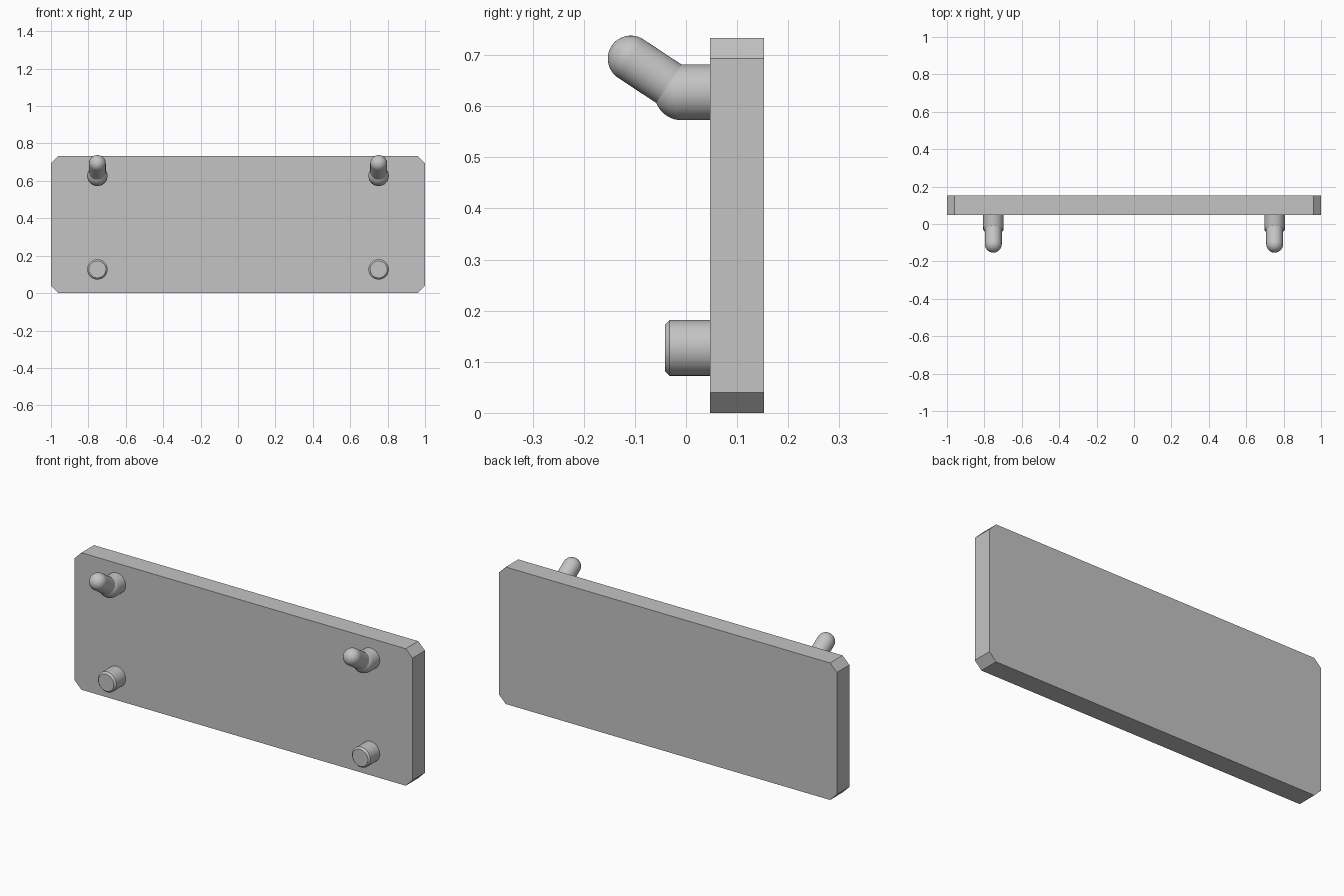
import bpy
import bmesh
from math import sin, cos, pi, radians
from mathutils import Vector

if "Cube" in bpy.data.objects:
    bpy.data.objects.remove(bpy.data.objects["Cube"], do_unlink=True)

grey = bpy.data.materials.new("light_grey")
grey.use_nodes = True
colour = (0.55, 0.55, 0.55, 1)
grey.diffuse_color = colour
grey.node_tree.nodes["Principled BSDF"].inputs["Base Color"].default_value = colour

HEIGHT = 0.733
FRONT, BACK = 0.047, 0.153
PIN_R, ARM_R = 0.0545, 0.045
PIN_X = 0.752


def finish(name, bm):
    bmesh.ops.recalc_face_normals(bm, faces=bm.faces)
    mesh = bpy.data.meshes.new(name)
    bm.to_mesh(mesh)
    bm.free()
    mesh.materials.append(grey)
    obj = bpy.data.objects.new(name, mesh)
    bpy.context.collection.objects.link(obj)
    return obj


def lathe(name, profile, start, direction, sides=48):
    """Turn (radius, distance) points around an axis."""
    bm = bmesh.new()
    verts = [bm.verts.new((r, 0, d)) for r, d in profile]
    edges = [bm.edges.new(pair) for pair in zip(verts, verts[1:])]
    bmesh.ops.spin(bm, geom=verts + edges, cent=(0, 0, 0), axis=(0, 0, 1),
                   angle=2 * pi, steps=sides)
    bmesh.ops.remove_doubles(bm, verts=bm.verts, dist=0.00001)
    turn = Vector(direction).to_track_quat('Z', 'Y')
    bmesh.ops.rotate(bm, verts=bm.verts, matrix=turn.to_matrix())
    bmesh.ops.translate(bm, verts=bm.verts, vec=start)
    obj = finish(name, bm)
    bpy.ops.object.select_all(action='DESELECT')
    obj.select_set(True)
    bpy.context.view_layer.objects.active = obj
    bpy.ops.object.shade_smooth_by_angle(angle=radians(30))
    return obj


def round_ended(radius, length, rings=12):
    """Rod profile finished with a half sphere."""
    dome = [(radius * cos(i * pi / 2 / rings), length + radius * sin(i * pi / 2 / rings))
            for i in range(rings)]
    return [(0, 0), (radius, 0)] + dome + [(0, length + radius)]


# Back plate with clipped corners
c = 0.04
outline = [(c - 1, 0), (1 - c, 0), (1, c), (1, HEIGHT - c),
           (1 - c, HEIGHT), (c - 1, HEIGHT), (-1, HEIGHT - c), (-1, c)]
bm = bmesh.new()
face = bm.faces.new([bm.verts.new((x, FRONT, z)) for x, z in outline])
side = bmesh.ops.extrude_face_region(bm, geom=[face])
bmesh.ops.translate(bm, vec=(0, BACK - FRONT, 0),
                    verts=[v for v in side["geom"] if isinstance(v, bmesh.types.BMVert)])
finish("back_plate", bm)

root = FRONT + 0.005
for label, x in (("left", PIN_X), ("right", -PIN_X)):
    # Straight lower peg with a bevelled tip
    peg = root + 0.041
    lathe(label + "_lower_peg",
          [(0, 0), (PIN_R, 0), (PIN_R, peg - 0.009), (PIN_R - 0.009, peg), (0, peg)],
          (x, root, 0.127), (0, -1, 0))
    # Upper hook: rounded base and a slimmer arm angled upward
    joint = Vector((x, -0.008, 0.627))
    tip = Vector((x, -0.108, 0.693))
    lathe(label + "_hook_base", round_ended(PIN_R, root - joint.y),
          (x, root, joint.z), (0, -1, 0))
    lathe(label + "_hook_arm", round_ended(ARM_R, (tip - joint).length),
          joint, tip - joint)
